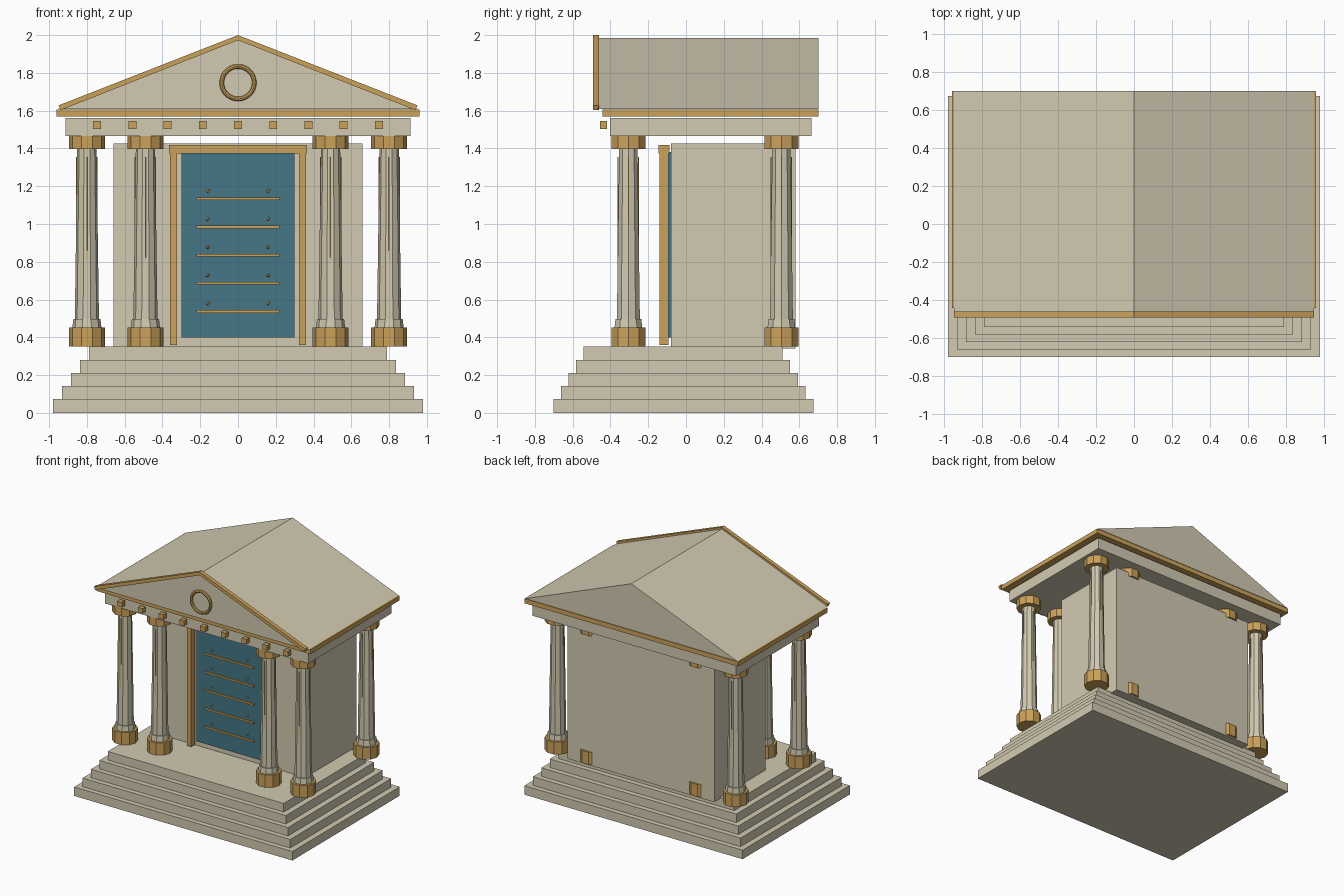
import bpy, bmesh, math
from mathutils import Matrix, Vector

cube = bpy.data.objects.get("Cube")
if cube:
    bpy.data.objects.remove(cube, do_unlink=True)


def material(name, rgb):
    m = bpy.data.materials.new(name)
    m.use_nodes = True
    m.diffuse_color = (*rgb, 1)
    m.node_tree.nodes["Principled BSDF"].inputs["Base Color"].default_value = (*rgb, 1)
    return m


STONE = material("pale stone", (0.64, 0.59, 0.44))
GOLD = material("gold trim", (0.60, 0.36, 0.105))
TEAL = material("teal door", (0.058, 0.185, 0.24))


def finish(name, bm, mat):
    bmesh.ops.recalc_face_normals(bm, faces=bm.faces)
    mesh = bpy.data.meshes.new(name)
    bm.to_mesh(mesh)
    bm.free()
    mesh.materials.append(mat)
    ob = bpy.data.objects.new(name, mesh)
    bpy.context.collection.objects.link(ob)
    return ob


def box(name, mat, x, y, z):
    """Box from (low, high) bounds on each axis."""
    bm = bmesh.new()
    size = Vector((x[1] - x[0], y[1] - y[0], z[1] - z[0]))
    mid = Vector((x[0] + x[1], y[0] + y[1], z[0] + z[1])) / 2
    bmesh.ops.create_cube(bm, size=1, matrix=Matrix.Translation(mid) @ Matrix.Diagonal((*size, 1)))
    return finish(name, bm, mat)


def drum(name, mat, x, y, z, r0, r1, sides=10):
    """Upright tapered prism with a corner pointing to +x."""
    bm = bmesh.new()
    place = Matrix.Translation((x, y, (z[0] + z[1]) / 2)) @ Matrix.Rotation(math.pi / 2, 4, "Z")
    bmesh.ops.create_cone(bm, cap_ends=True, segments=sides, radius1=r0, radius2=r1,
                          depth=z[1] - z[0], matrix=place)
    return finish(name, bm, mat)


def prism(name, mat, outline, y):
    """Extrude an x-z outline between two depths."""
    bm = bmesh.new()
    face = bm.faces.new([bm.verts.new((px, y[0], pz)) for px, pz in outline])
    new = bmesh.ops.extrude_face_region(bm, geom=[face])["geom"]
    verts = [v for v in new if isinstance(v, bmesh.types.BMVert)]
    bmesh.ops.translate(bm, verts=verts, vec=(0, y[1] - y[0], 0))
    return finish(name, bm, mat)


# Stepped platform
tops = [0.0, 0.073, 0.143, 0.212, 0.281, 0.351]
for i in range(5):
    half = 0.98 - 0.0475 * i
    box(f"step_{i + 1}", STONE, (-half, half), (-0.702 + 0.04 * i, 0.674 - 0.041 * i),
        (tops[i], tops[i + 1]))

# Inner chamber
box("chamber", STONE, (-0.66, 0.66), (-0.08, 0.58), (0.342, 1.427))


# Columns, front and back rows
def column(x, y):
    drum("column_base", GOLD, x, y, (0.352, 0.452), 0.095, 0.095)
    drum("column_collar", STONE, x, y, (0.452, 0.497), 0.077, 0.072)
    drum("column_shaft", STONE, x, y, (0.497, 1.40), 0.064, 0.051)
    drum("column_capital", GOLD, x, y, (1.397, 1.466), 0.095, 0.095)
    for k in range(4):
        a = k * math.pi / 2
        drum("column_inlay", GOLD, x + 0.054 * math.cos(a), y + 0.054 * math.sin(a),
             (0.52, 1.355), 0.003, 0.003, 6)


for cy in (-0.305, 0.505):
    for cx in (-0.8, -0.49, 0.49, 0.8):
        column(cx, cy)

# Door with frame, bars and studs
box("door", TEAL, (-0.30, 0.30), (-0.105, -0.075), (0.398, 1.38))
for s in (-1, 1):
    box("door_jamb", GOLD, sorted((s * 0.322, s * 0.36)), (-0.14, -0.092), (0.36, 1.378))
box("door_lintel", GOLD, (-0.365, 0.365), (-0.145, -0.088), (1.374, 1.417))
for i in range(5):
    z = 0.537 + 0.149 * i
    box("door_bar", GOLD, (-0.22, 0.22), (-0.116, -0.10), (z - 0.007, z + 0.007))
    for s in (-1, 1):
        bm = bmesh.new()
        bmesh.ops.create_icosphere(bm, subdivisions=1, radius=0.01,
                                   matrix=Matrix.Translation((s * 0.16, -0.107, z + 0.042)))
        finish("door_stud", bm, GOLD)

# Beam with blocks, and cornice
box("beam", STONE, (-0.914, 0.914), (-0.402, 0.664), (1.466, 1.56))
for i in range(-4, 5):
    x = i * 0.1865
    box("beam_block", GOLD, (x - 0.021, x + 0.021), (-0.455, -0.417), (1.503, 1.544))
box("cornice", GOLD, (-0.96, 0.96), (-0.442, 0.702), (1.57, 1.607))

# Gabled roof with raking trim
prism("roof", STONE, [(-0.95, 1.61), (0.95, 1.61), (0, 1.985)], (-0.468, 0.702))
for s in (-1, 1):
    prism("gable_trim", GOLD, [(s * 0.938, 1.603), (s * 0.95, 1.628), (0, 2.0), (0, 1.973)],
          (-0.492, -0.46))

# Round gable ornament
bpy.ops.mesh.primitive_torus_add(location=(0, -0.475, 1.748), rotation=(math.pi / 2, 0, 0),
                                 major_radius=0.086, minor_radius=0.012,
                                 major_segments=32, minor_segments=8)
ring = bpy.context.object
ring.name = "gable_ring"
ring.data.materials.append(GOLD)
bpy.ops.object.shade_smooth_by_angle()
